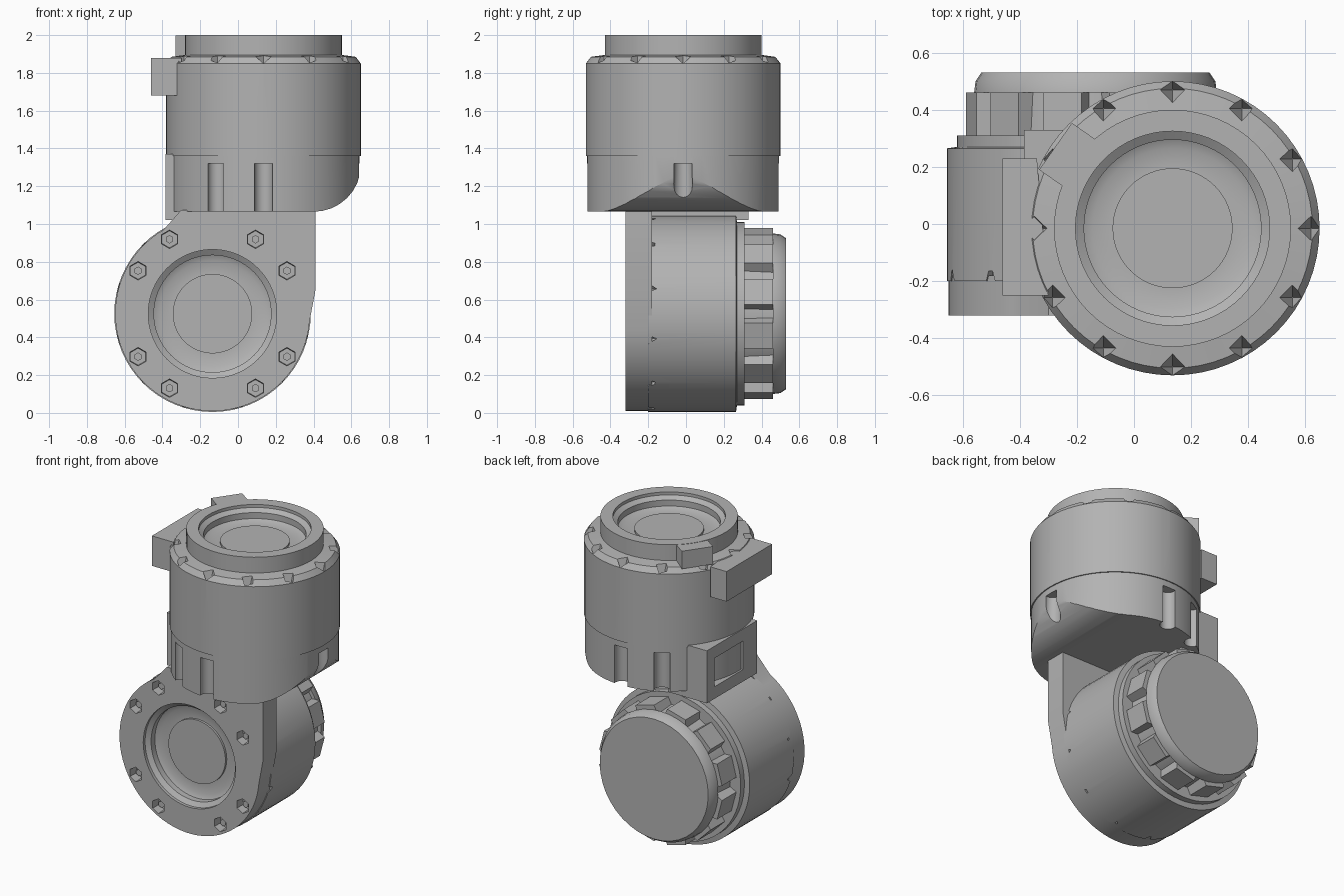
import bpy
import bmesh
from math import cos, sin, radians, pi
from mathutils import Matrix, Vector

if "Cube" in bpy.data.objects:
    bpy.data.objects.remove(bpy.data.objects["Cube"], do_unlink=True)

grey = bpy.data.materials.new("plain grey")
grey.use_nodes = True
grey.diffuse_color = (0.45, 0.45, 0.45, 1)
grey.node_tree.nodes["Principled BSDF"].inputs["Base Color"].default_value = grey.diffuse_color

# Local frames of the two joints: local z points out of each open end
UPPER = Matrix.Translation((0.135, -0.015, 0))
LOWER = Matrix.Translation((-0.135, 0, 0.525)) @ Matrix.Rotation(pi / 2, 4, "X")
parts = []


def finish(name, bm, matrix=Matrix()):
    bmesh.ops.recalc_face_normals(bm, faces=bm.faces)
    mesh = bpy.data.meshes.new(name)
    bm.to_mesh(mesh)
    bm.free()
    mesh.transform(matrix)
    mesh.materials.append(grey)
    ob = bpy.data.objects.new(name, mesh)
    bpy.context.collection.objects.link(ob)
    parts.append(ob)
    return ob


def lathe(name, profile, matrix, steps=64):
    bm = bmesh.new()
    verts = [bm.verts.new((r, 0, z)) for r, z in profile]
    edges = [bm.edges.new(pair) for pair in zip(verts, verts[1:])]
    bmesh.ops.spin(bm, geom=verts + edges, axis=(0, 0, 1), cent=(0, 0, 0),
                   angle=2 * pi, steps=steps, use_merge=True)
    bmesh.ops.remove_doubles(bm, verts=bm.verts, dist=0.0001)
    return finish(name, bm, matrix)


def prism(name, outline, low, high, matrix=Matrix()):
    bm = bmesh.new()
    face = bm.faces.new([bm.verts.new((x, y, low)) for x, y in outline])
    grown = bmesh.ops.extrude_face_region(bm, geom=[face])["geom"]
    moved = [g for g in grown if isinstance(g, bmesh.types.BMVert)]
    bmesh.ops.translate(bm, verts=moved, vec=(0, 0, high - low))
    return finish(name, bm, matrix)


def cone(name, r_low, r_high, low, high, radius, angle, matrix, sides=6):
    bm = bmesh.new()
    a = radians(angle)
    place = Matrix.Translation((radius * cos(a), radius * sin(a), (low + high) / 2))
    bmesh.ops.create_cone(bm, cap_ends=True, segments=sides, radius1=r_low,
                          radius2=r_high, depth=high - low, matrix=place)
    return finish(name, bm, matrix)


def boolean(target, tool, operation="DIFFERENCE"):
    tool.hide_render = True
    mod = target.modifiers.new("cut", "BOOLEAN")
    mod.operation = operation
    mod.solver = "EXACT"
    mod.object = tool
    bpy.context.view_layer.objects.active = target
    bpy.ops.object.modifier_apply(modifier=mod.name)
    parts.remove(tool)
    bpy.data.objects.remove(tool, do_unlink=True)


def rect(x0, x1, y0, y1):
    return [(x0, y0), (x1, y0), (x1, y1), (x0, y1)]


def socket_cutter(level, matrix):
    # Stepped round recess shared by both open ends
    steps = [(0, 0.02), (0.34, 0.02), (0.34, -0.02), (0.31, -0.04), (0.31, -0.08),
             (0.28, -0.095), (0.21, -0.095), (0.21, -0.08), (0, -0.08)]
    return lathe("socket_cutter", [(r, z + level) for r, z in steps], matrix)


# Upper drum with shoulder, raised rim and recess
drum = lathe("upper_drum", [(0, 1.36), (0.515, 1.36), (0.515, 1.85), (0.49, 1.885),
                            (0.415, 1.895), (0.415, 2.0), (0, 2.0)], UPPER)
boolean(drum, socket_cutter(2.0, UPPER))
for i in range(12):
    boolean(drum, cone("notch", 0.002, 0.055, 1.77, 1.92, 0.485, i * 30, UPPER, 4))

# Lug on the rim
lug_frame = UPPER @ Matrix.Rotation(radians(145), 4, "Z")
prism("rim_lug", rect(0.37, 0.5, -0.1, 0.1), 1.88, 1.998, lug_frame)

# Side tab on the drum
prism("side_tab", [(-0.46, -0.25), (-0.3, -0.25), (-0.34, 0.23), (-0.46, 0.23)], 1.68, 1.88)

# Lower skirt: a cylinder trimmed by a profile rounded on one side
skirt = lathe("lower_skirt", [(0, 1), (0.508, 1), (0.508, 1.362), (0, 1.362)], UPPER)
curve = [(0.4 + 0.25 * sin(t * pi / 16), 1.31 - 0.245 * cos(t * pi / 16)) for t in range(9)]
outline = [(-0.7, 1.5), (-0.7, 1.065)] + curve + [(0.7, 1.35), (0.7, 1.5)]
boolean(skirt, prism("trim", outline, -0.8, 0.8, Matrix.Rotation(pi / 2, 4, "X")), "INTERSECT")
for angle in (0, 90, 120, 240, 270):
    boolean(skirt, cone("groove", 0.05, 0.05, 0.9, 1.32, 0.495, angle, UPPER, 16))

# Squared connector housing beside the skirt
housing = prism("connector_housing", rect(-0.385, -0.1, -0.2, 0.33), 1.02, 1.37)
boolean(housing, prism("opening", rect(-0.5, -0.28, -0.05, 0.25), 1.1, 1.29))

# Front flange with bracket plate rising to the skirt
arc = [radians(120 + 235 * i / 48) for i in range(49)]
plate = [(0.515 * cos(a), 0.515 * sin(a)) for a in arc]
plate += [(0.545, 0.125), (0.545, 0.55), (-0.165, 0.55)]
flange = prism("front_flange", plate, 0.18, 0.32, LOWER)
boolean(flange, socket_cutter(0.32, LOWER))
for angle in (30, 60, 120, 150, 210, 240, 300, 330):
    boolean(flange, cone("screw_hole", 0.045, 0.05, 0.26, 0.34, 0.455, angle, LOWER))
    cone("screw_head", 0.022, 0.022, 0.25, 0.29, 0.455, angle, LOWER)

# Lower drum with collar
body = lathe("lower_drum", [(0, 0.2), (0.52, 0.2), (0.52, -0.265), (0.485, -0.27),
                            (0.485, -0.31), (0, -0.31)], LOWER)
for i in range(12):
    boolean(body, cone("notch", 0.002, 0.04, 0.14, 0.22, 0.51, 15 + i * 30, LOWER, 4))

# Rear hub, ribs and cap
lathe("rear_hub", [(0, -0.28), (0.41, -0.28), (0.4, -0.48), (0, -0.48)], LOWER)
for i in range(12):
    frame = LOWER @ Matrix.Rotation(radians(i * 30 + 15), 4, "Z")
    prism("hub_rib", [(0.38, -0.085), (0.45, -0.07), (0.45, 0.07), (0.38, 0.085)],
          -0.46, -0.3, frame)
lathe("rear_cap", [(0, -0.46), (0.425, -0.46), (0.42, -0.5), (0.4, -0.53), (0, -0.53)], LOWER, 40)

# Smooth shading that keeps hard edges
bpy.ops.object.select_all(action="DESELECT")
for ob in parts:
    ob.select_set(True)
bpy.context.view_layer.objects.active = parts[0]
bpy.ops.object.shade_smooth_by_angle(angle=radians(30))
